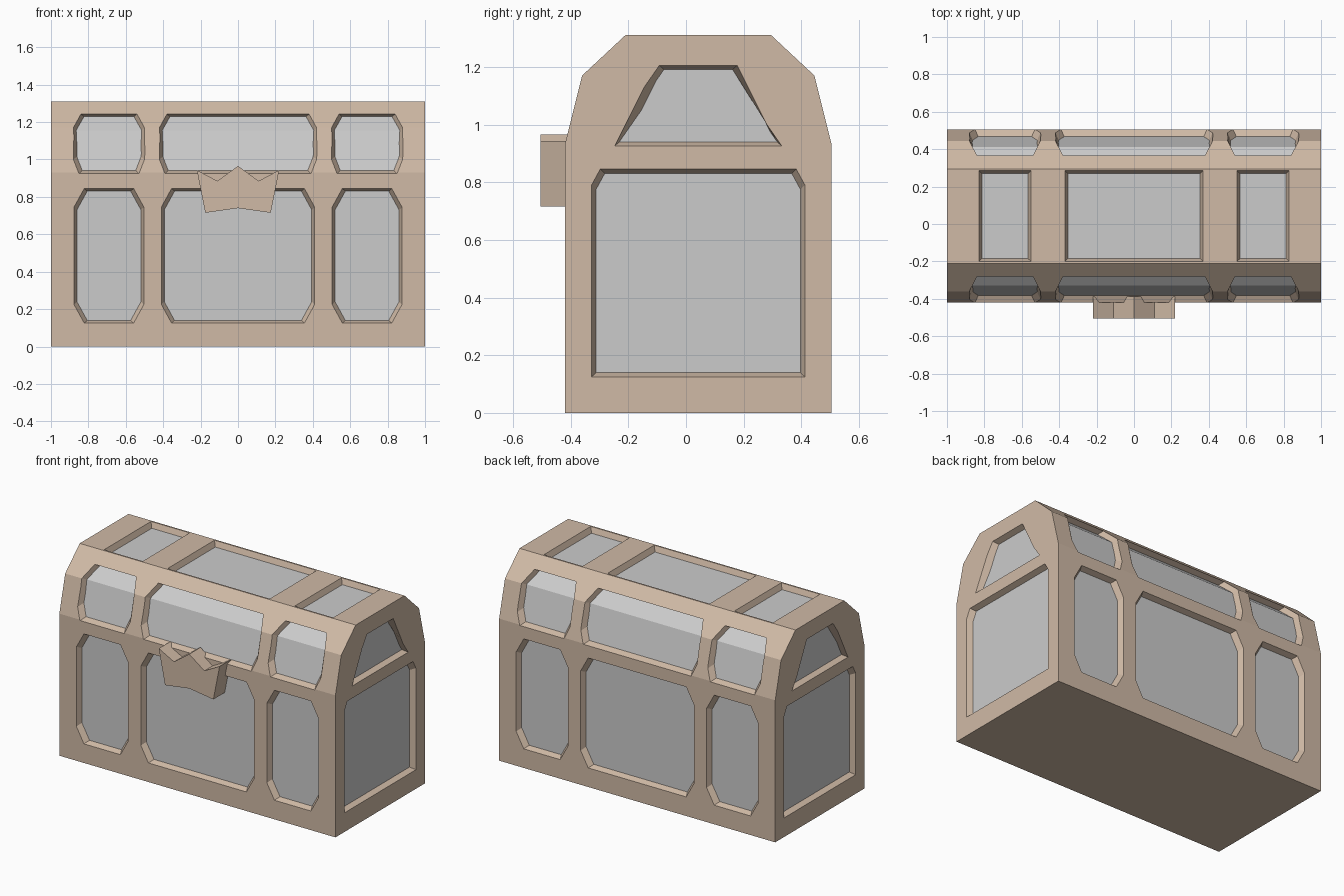
import bpy, bmesh

if "Cube" in bpy.data.objects:
    bpy.data.objects.remove(bpy.data.objects["Cube"])

CY = 0.0425            # middle of the box in y
D, T = 0.035, 0.016    # panel depth and wall taper


def material(name, rgb):
    m = bpy.data.materials.new(name)
    m.diffuse_color = (*rgb, 1)
    m.use_nodes = True
    m.node_tree.nodes["Principled BSDF"].inputs["Base Color"].default_value = m.diffuse_color
    return m


WOOD = material("frame_brown", (0.63, 0.49, 0.38))
GREY = material("panel_grey", (0.8, 0.8, 0.8))


def loft(bm, a, b, strips=False):
    """Closed solid between two matching loops; strip caps suit bent mirrored loops."""
    n = len(a)
    va, vb = [bm.verts.new(p) for p in a], [bm.verts.new(p) for p in b]
    for i in range(n):
        j = (i + 1) % n
        bm.faces.new((va[i], va[j], vb[j], vb[i]))
    for v in (va, vb):
        if strips:
            for i in range(n // 2 - 1):
                bm.faces.new((v[i], v[i + 1], v[n - 2 - i], v[n - 1 - i]))
        else:
            bm.faces.new(v)


def finish(bm, name, mat):
    bmesh.ops.recalc_face_normals(bm, faces=bm.faces[:])
    me = bpy.data.meshes.new(name)
    bm.to_mesh(me)
    bm.free()
    me.materials.append(mat)
    ob = bpy.data.objects.new(name, me)
    bpy.context.collection.objects.link(ob)
    return ob


def mirrored(half, c=0.0):
    return [(c + w, v) for w, v in half] + [(c - w, v) for w, v in reversed(half)]


def box(name, half, hx, mat):
    bm = bmesh.new()
    pts = mirrored(half, CY)
    loft(bm, [(-hx, y, z) for y, z in pts], [(hx, y, z) for y, z in pts])
    return finish(bm, name, mat)


# Chest body with faceted lid, and the inset core that shows as panels
PROFILE = [(0.4625, 0), (0.4625, 0.93), (0.4025, 1.17), (0.2525, 1.31)]
CORE = [(0.4275, D), (0.4275, 0.93), (0.3705, 1.155), (0.2375, 1.275)]
chest = box("chest", PROFILE, 1.0, WOOD)
core = box("panel_core", CORE, 1.0 - D, GREY)


def half_depth(z):
    """Half depth of the chest profile at height z."""
    for (y0, z0), (y1, z1) in zip(PROFILE, PROFILE[1:]):
        if z <= z1:
            return y0 + (y1 - y0) * (z - z0) / (z1 - z0)
    return PROFILE[-1][0]


cut = bmesh.new()


def recess(half, c, place):
    """Tapered cutter running from outside the surface to below the core."""
    pts = mirrored(half, c)
    vs = [v for _, v in half]
    mid = (min(vs) + max(vs)) / 2

    def loop(k):
        out = []
        for u, v in pts:
            su, sv = (1 if u > c else -1), (1 if v > mid else -1)
            out.append(place(u, v, u - su * T * k, v - sv * T * 0.9 * k, k * D))
        return out
    loft(cut, loop(-1), loop(2), strips=True)


def on_front_back(s):
    return lambda u, v, x, z, d: (x, CY + s * (half_depth(v) - d), z)


def on_end(s):
    return lambda u, v, y, z, d: (s * (1 - d), y, z)


def on_top(u, v, x, y, d):
    return (x, y, 1.31 - d)


def octagon(w, z0, z1, z2, z3, c0, c1):
    return [(w - c0, z0), (w, z1), (w, z2), (w - c1, z3)]


# Three columns of panels on front, back and top
for c, w, wl, wt in ((-0.69, 0.187, 0.19, 0.14), (0, 0.41, 0.42, 0.37), (0.69, 0.187, 0.19, 0.14)):
    for s in (-1, 1):
        recess(octagon(w, 0.125, 0.225, 0.745, 0.845, 0.055, 0.055), c, on_front_back(s))
        recess(octagon(wl, 0.925, 1.0, 1.17, 1.243, 0.03, 0.04), c, on_front_back(s))
    recess([(wt, -0.2), (wt, 0.285)], c, on_top)

# Square and trapezoid panels on both ends
for s in (-1, 1):
    recess([(0.37, 0.125), (0.37, 0.79), (0.34, 0.845)], CY, on_end(s))
    recess([(0.29, 0.925), (0.135, 1.205)], CY, on_end(s))
cutters = finish(cut, "panel_cutters", WOOD)

# Carve the recesses, then fill them to panel depth with the grey core
bpy.context.view_layer.objects.active = chest
for op, tool in (("DIFFERENCE", cutters), ("UNION", core)):
    tool.hide_render = True
    m = chest.modifiers.new(op.lower(), "BOOLEAN")
    m.operation, m.object, m.solver, m.material_mode = op, tool, "EXACT", "TRANSFER"
    bpy.ops.object.modifier_apply(modifier=m.name)
    bpy.data.objects.remove(tool)

# Crown-shaped clasp
bm = bmesh.new()
edge = [(0, 0.74), (0.175, 0.715), (0.22, 0.943), (0.11, 0.885), (0, 0.965),
        (-0.11, 0.885), (-0.22, 0.943), (-0.175, 0.715)]
loft(bm, [(x, -0.505, z) for x, z in edge], [(x, -0.388, z) for x, z in edge])
finish(bm, "clasp", WOOD)
